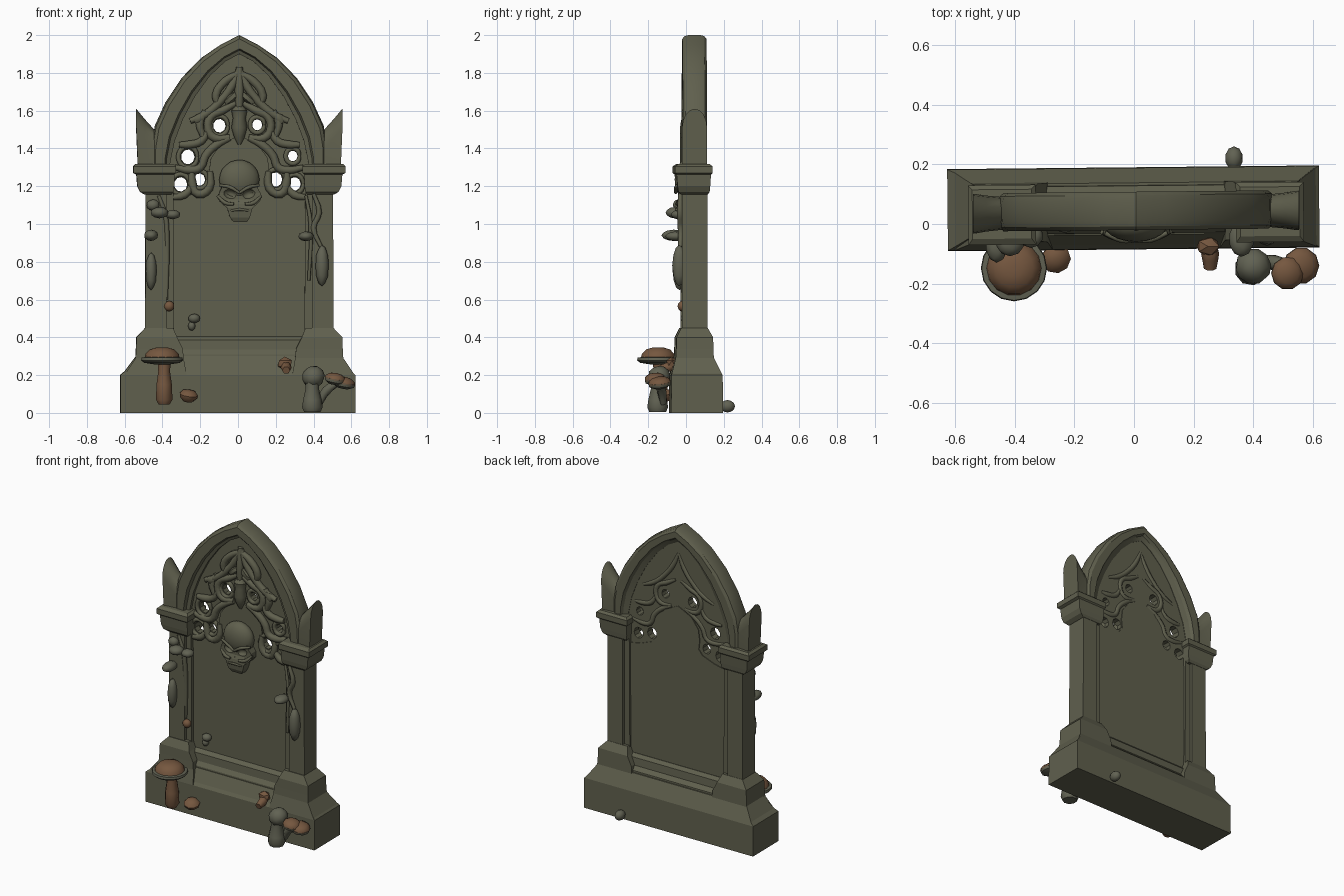
import bpy, bmesh, math
from mathutils import Vector, Matrix, Euler


def material(name, rgb):
    m = bpy.data.materials.new(name)
    m.diffuse_color = (*rgb, 1)
    return m


STONE = material("mossy stone", (0.116, 0.116, 0.075))
BROWN = material("mushroom brown", (0.180, 0.096, 0.050))
GREY = material("mushroom grey", (0.120, 0.122, 0.086))


def finish(name, bm, mat=STONE, angle=30):
    bmesh.ops.recalc_face_normals(bm, faces=bm.faces)
    me = bpy.data.meshes.new(name)
    bm.to_mesh(me)
    bm.free()
    me.materials.append(mat)
    if angle:
        me.polygons.foreach_set("use_smooth", [True] * len(me.polygons))
        me.set_sharp_from_angle(angle=math.radians(angle))
    ob = bpy.data.objects.new(name, me)
    bpy.context.collection.objects.link(ob)
    return ob


def skin(name, rings, mat=STONE, angle=30):
    """Bridge a row of equal rings and cap both ends."""
    bm = bmesh.new()
    rows = [[bm.verts.new(p) for p in r] for r in rings]
    n = len(rows[0])
    for a, b in zip(rows, rows[1:]):
        for i in range(n):
            j = (i + 1) % n
            bm.faces.new((a[i], a[j], b[j], b[i]))
    bm.faces.new(rows[0])
    bm.faces.new(rows[-1])
    return finish(name, bm, mat, angle)


def stack(name, levels, s=1):
    """Rectangles (z, x0, x1, y0, y1) lofted upwards; s=-1 mirrors in x."""
    return skin(name, [[(s * x0, y0, z), (s * x1, y0, z), (s * x1, y1, z), (s * x0, y1, z)]
                       for z, x0, x1, y0, y1 in levels], angle=0)


def plate(name, half, y0, y1):
    """Symmetric outline from its right half, extruded along y."""
    pts = half + [(-x, z) for x, z in reversed(half) if x > 0]
    return skin(name, [[(x, y, z) for x, z in pts] for y in (y0, y1)], angle=0)


def blob(name, c, r, mat=STONE, rot=(0, 0, 0), sub=2):
    bm = bmesh.new()
    bmesh.ops.create_icosphere(bm, subdivisions=sub, radius=1,
                               matrix=Matrix.LocRotScale(Vector(c), Euler(rot), Vector(r)))
    return finish(name, bm, mat, 40)


def lathe(name, profile, c, mat, rot=(0, 0, 0), scale=(1, 1, 1), n=12):
    m = Matrix.LocRotScale(Vector(c), Euler(rot), Vector(scale))
    rings = [[m @ Vector((r * math.cos(a), r * math.sin(a), z))
              for a in (math.tau * i / n for i in range(n))] for r, z in profile]
    return skin(name, rings, mat, angle=45)


def tube(name, pts, r, mat=STONE):
    """Smoothly bent round bar with thinner ends."""
    cu = bpy.data.curves.new(name, "CURVE")
    cu.dimensions = "3D"
    cu.resolution_u = 3
    cu.bevel_depth, cu.bevel_resolution, cu.use_fill_caps = r, 1, True
    sp = cu.splines.new("BEZIER")
    sp.bezier_points.add(len(pts) - 1)
    for i, (p, q) in enumerate(zip(sp.bezier_points, pts)):
        p.co = q
        p.handle_left_type = p.handle_right_type = "AUTO"
        p.radius = 0.7 if i in (0, len(pts) - 1) else 1
    cu.materials.append(mat)
    ob = bpy.data.objects.new(name, cu)
    bpy.context.collection.objects.link(ob)
    bpy.ops.object.select_all(action="DESELECT")
    ob.select_set(True)
    bpy.context.view_layer.objects.active = ob
    bpy.ops.object.convert(target="MESH")
    return bpy.context.object


def cut(target, cutter):
    cutter.hide_render = True
    cutter.hide_set(True)
    mod = target.modifiers.new("cut", "BOOLEAN")
    mod.object, mod.operation, mod.solver = cutter, "DIFFERENCE", "EXACT"


# Base and sill between the pedestals
stack("base", [(0, -.624, .621, -.085, .19), (.2, -.624, .621, -.083, .188),
               (.22, -.60, .60, -.07, .178), (.30, -.54, .55, -.035, .138)])
stack("sill", [(.28, -.36, .36, -.032, .132), (.31, -.36, .36, -.03, .128),
               (.335, -.36, .36, -.012, .105), (.385, -.36, .36, -.008, .10), (.405, -.36, .36, .018, .08)])
base_parts = set(bpy.data.objects)

for s, side in ((1, "right"), (-1, "left")):
    stack("pedestal_" + side, [(.1, .28, .61, -.083, .187), (.2, .28, .61, -.083, .187),
                               (.29, .295, .55, -.06, .142), (.34, .30, .547, -.057, .14),
                               (.40, .33, .545, -.055, .138), (.45, .35, .498, -.03, .11)], s)
    stack("pillar_" + side, [(.44, .385, .499, -.025, .108), (1.17, .385, .496, -.025, .108)], s)
    stack("jamb_" + side, [(.40, .345, .40, -.004, .09), (1.25, .35, .40, -.004, .09)], s)
    stack("capital_" + side, [(1.155, .36, .50, -.03, .11), (1.17, .35, .525, -.045, .12),
                              (1.20, .345, .54, -.05, .123), (1.262, .345, .545, -.055, .127),
                              (1.27, .335, .562, -.065, .135), (1.305, .335, .562, -.065, .135),
                              (1.318, .35, .548, -.045, .12)], s)
    # Round-headed spike beside the arch, sloping down towards it
    rings = []
    for x, top, hw in ((.40, 1.50, .05), (.45, 1.50, .055), (.50, 1.555, .06), (.546, 1.61, .066)):
        ring = [(s * min(x, .537), .04 - hw, 1.30), (s * min(x, .537), .04 + hw, 1.30)]
        for k in range(9):
            a = math.pi * k / 8
            ring.append((s * x, .04 + hw * math.cos(a), top - .10 + .10 * math.sin(a)))
        rings.append(ring)
    skin("spike_" + side, rings)

# Pointed arch swept with a rounded section
half = [((.462, 1.28), (.372, 1.25)), ((.462, 1.42), (.365, 1.33)), ((.447, 1.52), (.342, 1.44)),
        ((.39, 1.645), (.298, 1.555)), ((.303, 1.775), (.235, 1.675)), ((.20, 1.88), (.155, 1.785)),
        ((.10, 1.948), (.075, 1.86)), ((0, 2.0), (0, 1.90))]
stations = half + [((-o[0], o[1]), (-i[0], i[1])) for o, i in reversed(half[:-1])]
section = [(0, .012), (.06, -.008), (.2, -.02), (.72, -.02), (.8, .0), (1, .008),
           (1, .075), (.72, .09), (.62, .108), (.2, .108), (.06, .097), (0, .078)]
skin("arch", [[(o[0] + (i[0] - o[0]) * t, y, o[1] + (i[1] - o[1]) * t) for t, y in section]
              for o, i in stations])

# Back plate with piercings and a thicker lower panel with a pointed head
window = plate("tracery_plate", [(.38, 1.1), (.38, 1.30), (.35, 1.44), (.31, 1.55), (.24, 1.69),
                                 (.16, 1.80), (.08, 1.87), (0, 1.91)], .028, .072)
plate("panel", [(.37, .38), (.37, 1.13), (.27, 1.15), (.18, 1.185), (.153, 1.22), (.16, 1.28),
                (.15, 1.35), (.10, 1.42), (0, 1.47)], .018, .077)
holes = [(-.105, 1.52, .033), (.095, 1.525, .027), (-.272, 1.355, .036), (.283, 1.36, .026),
         (-.31, 1.21, .035), (-.21, 1.235, .030), (.193, 1.235, .035), (.293, 1.212, .033)]
for hx, hz, r in holes:
    def ring_at(y, k=1):
        return [(hx + k * r * math.cos(a), y, hz + k * 1.1 * r * math.sin(a))
                for a in (math.tau * i / 9 for i in range(9))]
    cut(window, skin("hole_cutter", [ring_at(-.2), ring_at(.3)]))
    # Raised collar round the piercing
    loop = ring_at(.022, 1.4)
    tube("hole_rim", loop + loop[:1], .014)

# Tracery ribs, mirrored, with a few shallow ones on the back
ribs = [[(0, 1.82), (.04, 1.73), (.10, 1.65), (.18, 1.58), (.26, 1.545)],
        [(.02, 1.64), (.09, 1.60), (.15, 1.57), (.165, 1.50), (.13, 1.455), (.05, 1.46)],
        [(.165, 1.50), (.20, 1.44), (.27, 1.42), (.32, 1.42)],
        [(.05, 1.455), (.12, 1.42), (.18, 1.36), (.205, 1.30), (.26, 1.285), (.34, 1.30)],
        [(.18, 1.60), (.21, 1.53), (.19, 1.46)],
        [(.25, 1.29), (.25, 1.22), (.22, 1.16), (.16, 1.19), (.155, 1.28)],
        [(0, 1.80), (.07, 1.76), (.125, 1.68), (.11, 1.63)],
        [(.25, 1.20), (.29, 1.155), (.36, 1.14)]]
for s in (1, -1):
    for k, path in enumerate(ribs):
        tube("rib_front", [(s * x, .020, z) for x, z in path], .024)
        if k < 4:
            tube("rib_back", [(s * x, .064, z) for x, z in path], .018)
    blob("rib_leaf", (s * .045, .012, 1.665), (.05, .025, .024), rot=(0, s * .7, 0), sub=1)
    blob("rib_leaf", (s * .21, .014, 1.56), (.04, .022, .026), rot=(0, s * .8, 0), sub=1)
tube("rib_centre", [(0, .018, 1.83), (0, .012, 1.70), (0, .012, 1.58)], .026)
lathe("pendant", [(.008, 1.42), (.028, 1.46), (.042, 1.51), (.034, 1.56), (.042, 1.60), (.012, 1.64)],
      (0, .018, 0), STONE, n=8)

# Carved skull
cranium = blob("skull_cranium", (0, .0, 1.235), (.107, .06, .105), sub=3)
face = stack("skull_face", [(1.01, -.03, .04, -.03, .03), (1.035, -.05, .055, -.042, .03),
                            (1.085, -.065, .07, -.048, .03), (1.105, -.09, .095, -.045, .03),
                            (1.13, -.112, .115, -.035, .03), (1.165, -.108, .112, -.035, .03),
                            (1.20, -.09, .09, -.04, .03)])
for s in (1, -1):
    socket = blob("socket_cutter", (s * .05, -.05, 1.158), (.038, .035, .026), rot=(0, s * -.3, 0))
    cut(face, socket)
    cut(cranium, socket)
    tube("skull_brow", [(s * .105, -.03, 1.205), (s * .05, -.052, 1.195), (0, -.055, 1.165)], .011)
    tube("skull_cheek", [(s * .115, -.025, 1.15), (s * .075, -.042, 1.112), (s * .03, -.05, 1.105)], .012)
cut(face, blob("nose_cutter", (0, -.055, 1.125), (.014, .02, .018), sub=1))
tube("skull_mouth", [(-.045, -.045, 1.07), (0, -.052, 1.077), (.05, -.045, 1.07)], .008)

# The stonework stands very slightly askew on its base
turn = Matrix.Rotation(.010, 4, "Z")
for ob in bpy.data.objects:
    ob.matrix_world = Matrix.Translation((0 if ob in base_parts else .007, 0, 0)) @ turn

# Large mushroom at the left
lathe("mushroom_stem", [(.03, .045), (.045, .07), (.042, .15), (.032, .22), (.036, .27)],
      (-.392, -.14, 0), BROWN, n=9)
lathe("mushroom_brim", [(.03, .255), (.095, .265), (.111, .278), (.108, .292), (.09, .295)],
      (-.402, -.148, 0), GREY, n=16)
lathe("mushroom_cap", [(.094, .285), (.088, .312), (.065, .336), (.03, .346), (.008, .347)],
      (-.402, -.148, 0), BROWN, n=14)

# Small brown mushrooms on the base
lathe("button_cap", [(.025, -.03), (.047, -.008), (.05, .008), (.035, .026), (.01, .032)],
      (-.262, -.115, .09), BROWN, rot=(.25, .15, 0), n=9)
tube("side_mushroom_body", [(.255, -.15, .225), (.255, -.10, .24), (.25, -.05, .255)], .030, BROWN)
blob("side_mushroom_cap", (.248, -.075, .262), (.042, .034, .036), BROWN, sub=1)

# Leaning grey mushroom and its brown neighbour at the right
lathe("grey_stem", [(.045, .005), (.056, .03), (.05, .07), (.036, .13), (.04, .19)],
      (.392, -.15, 0), GREY, n=9)
lathe("grey_cap", [(.03, -.06), (.058, -.03), (.06, .0), (.045, .03), (.012, .045)],
      (.395, -.145, .20), GREY, rot=(.3, -.45, 0), n=10)
tube("brown_stem", [(.43, -.12, .05), (.47, -.13, .12), (.53, -.14, .16)], .026, GREY)
for c, r in (((.515, -.165, .182), .056), ((.56, -.14, .162), .062)):
    lathe("brown_brim", [(r * .5, -.032), (r * .95, -.018), (r, .0)], c, GREY, rot=(.1, .2, 0), n=10)
    lathe("brown_cap", [(r, -.005), (r * .95, .01), (r * .6, .024), (r * .15, .029)], c, BROWN,
          rot=(.1, .2, 0), n=10)

# Shelf fungi, pebbles and the little stump at the back
for name, c, r, m in (
        ("shelf_left", (-.46, -.065, .94), (.038, .065, .030), GREY),
        ("shelf_right", (.36, -.05, .935), (.042, .06, .026), GREY),
        ("lobe_left", (-.46, -.035, .75), (.030, .036, .10), GREY),
        ("lobe_right", (.445, -.035, .78), (.036, .038, .11), GREY),
        ("upper_fungus", (-.415, -.06, 1.06), (.048, .048, .03), GREY),
        ("upper_fungus", (-.345, -.04, 1.05), (.04, .04, .025), GREY),
        ("upper_fungus", (-.45, -.04, 1.10), (.035, .03, .03), GREY),
        ("bud_left", (-.365, -.02, .565), (.028, .025, .028), BROWN),
        ("bud_panel", (-.232, .0, .50), (.032, .03, .025), GREY),
        ("bud_panel_stem", (-.245, .008, .46), (.02, .022, .025), GREY),
        ("back_stump", (.335, .22, .035), (.03, .04, .033), GREY)):
    blob(name, c, r, m, sub=2)

# Creeping roots on the pillars
tube("root_left", [(-.42, -.03, 1.15), (-.385, -.03, 1.05), (-.375, -.02, .9), (-.38, -.012, .6)], .014)
tube("root_right", [(.40, -.03, 1.16), (.43, -.032, 1.06), (.40, -.028, .98), (.44, -.03, .88)], .016)
tube("root_right_inner", [(.36, -.012, 1.15), (.385, -.02, 1.0), (.375, -.015, .7)], .012)
